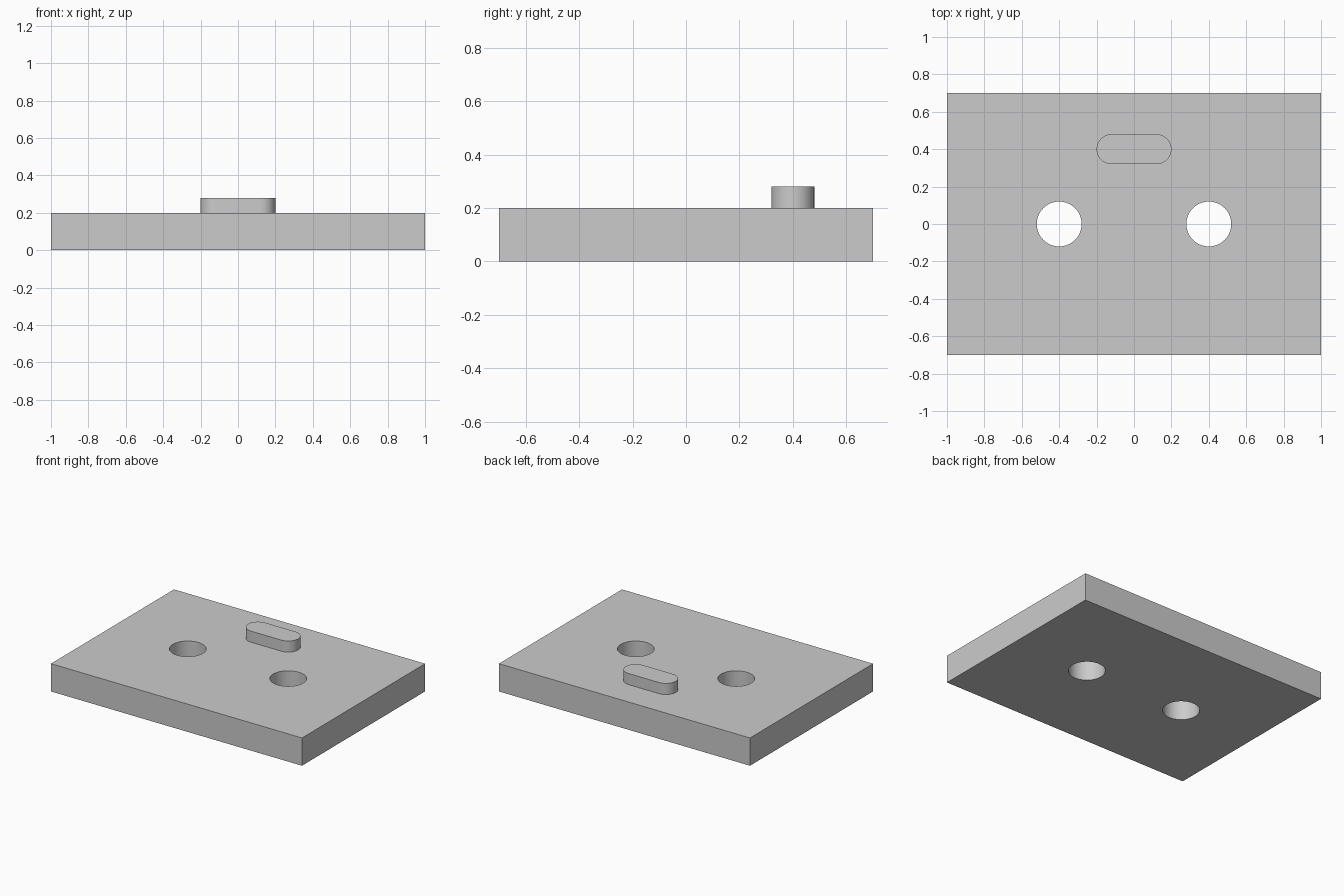
import bpy
import bmesh
from math import cos, sin, pi, radians

default = bpy.data.objects.get("Cube")
if default:
    bpy.data.objects.remove(default, do_unlink=True)

# Single grey material
grey = bpy.data.materials.new("plain grey")
grey.use_nodes = True
colour = (0.6, 0.6, 0.6, 1)
grey.diffuse_color = colour
grey.node_tree.nodes["Principled BSDF"].inputs["Base Color"].default_value = colour


def prism(name, outline, z0, z1):
    """Extrude a counter-clockwise outline from z0 up to z1."""
    bm = bmesh.new()
    base = bm.faces.new([bm.verts.new((x, y, z0)) for x, y in outline])
    top = bmesh.ops.extrude_face_region(bm, geom=[base], use_keep_orig=True)
    moved = [v for v in top["geom"] if isinstance(v, bmesh.types.BMVert)]
    bmesh.ops.translate(bm, verts=moved, vec=(0, 0, z1 - z0))
    bmesh.ops.recalc_face_normals(bm, faces=bm.faces)
    mesh = bpy.data.meshes.new(name)
    bm.to_mesh(mesh)
    bm.free()
    mesh.materials.append(grey)
    obj = bpy.data.objects.new(name, mesh)
    bpy.context.collection.objects.link(obj)
    return obj


def arc(cx, cy, r, start, sweep, steps):
    return [(cx + r * cos(start + sweep * i / steps),
             cy + r * sin(start + sweep * i / steps)) for i in range(steps + 1)]


def activate(obj):
    bpy.ops.object.select_all(action="DESELECT")
    obj.select_set(True)
    bpy.context.view_layer.objects.active = obj


# Rectangular base plate
plate = prism("base_plate", [(-1, -0.7), (1, -0.7), (1, 0.7), (-1, 0.7)], 0, 0.2)

# Two round through holes
for side in (-1, 1):
    cutter = prism("hole_cutter", arc(side * 0.4, 0, 0.12, 0, 2 * pi, 64)[:-1], -0.1, 0.3)
    cutter.hide_render = True
    cut = plate.modifiers.new("hole", "BOOLEAN")
    cut.operation = "DIFFERENCE"
    cut.solver = "EXACT"
    cut.object = cutter
    activate(plate)
    bpy.ops.object.modifier_apply(modifier=cut.name)
    bpy.data.objects.remove(cutter, do_unlink=True)

# Raised key with rounded ends
key = prism("raised_key",
            arc(0.12, 0.4, 0.08, -pi / 2, pi, 24) + arc(-0.12, 0.4, 0.08, pi / 2, pi, 24),
            0.2, 0.28)

# Smooth curved walls, crisp edges
for part in (plate, key):
    activate(part)
    bpy.ops.object.shade_smooth_by_angle(angle=radians(30))
